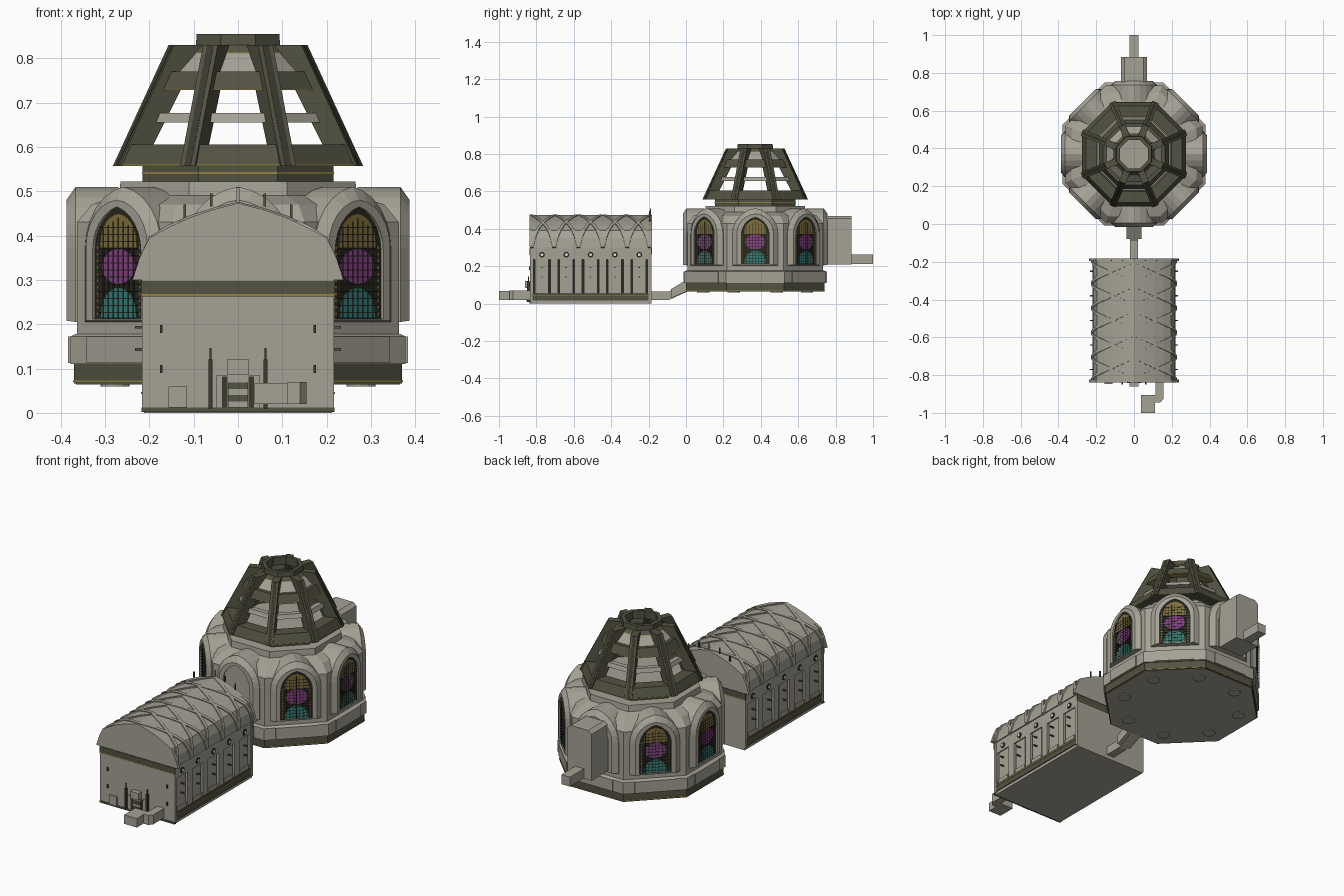
import bpy, bmesh, math

if "Cube" in bpy.data.objects:
    bpy.data.objects.remove(bpy.data.objects["Cube"])

def material(name, c):
    m = bpy.data.materials.new(name)
    m.diffuse_color = (*c, 1)
    m.use_nodes = True
    m.node_tree.nodes["Principled BSDF"].inputs["Base Color"].default_value = m.diffuse_color
    return m

STONE = material("pale stone", (.375, .36, .30))
OLIVE = material("dark olive metal", (.086, .085, .054))
SHADE = material("deep olive metal", (.042, .041, .027))
GOLD = material("gold trim", (.30, .23, .06))
BLACK = material("black leading", (.022, .021, .014))
YELLOW = material("yellow glass", (.22, .165, .045))
PURPLE = material("purple glass", (.25, .055, .25))
TEAL = material("teal glass", (.035, .21, .19))
WHITE = material("white lamp", (.75, .74, .7))
CY = .37          # centre of the octagon tower in y

def loft(name, loops, mat, caps=True, closed=False):
    """Skin closed loops of points, with end caps or joined into a ring."""
    bm = bmesh.new()
    rows = [[bm.verts.new(p) for p in lp] for lp in loops]
    pairs = list(zip(rows, rows[1:])) + ([(rows[-1], rows[0])] if closed else [])
    for a, b in pairs:
        for i in range(len(a)):
            j = (i + 1) % len(a)
            bm.faces.new((a[i], a[j], b[j], b[i]))
    if caps and not closed:
        bm.faces.new(rows[0])
        bm.faces.new(rows[-1])
    bmesh.ops.recalc_face_normals(bm, faces=bm.faces)
    me = bpy.data.meshes.new(name)
    bm.to_mesh(me)
    bm.free()
    me.materials.append(mat)
    ob = bpy.data.objects.new(name, me)
    bpy.context.collection.objects.link(ob)
    return ob

def box(name, x0, x1, y0, y1, z0, z1, mat):
    return loft(name, [[(x0, y0, z), (x1, y0, z), (x1, y1, z), (x0, y1, z)] for z in (z0, z1)], mat)

def prism_y(name, pts, y0, y1, mat):
    return loft(name, [[(x, y, z) for x, z in pts] for y in (y0, y1)], mat)

def prism_x(name, pts, x0, x1, mat):
    return loft(name, [[(x, y, z) for y, z in pts] for x in (x0, x1)], mat)

def octagon(name, prof, mat, ring=False):
    """Loft of octagons from (apothem, z) pairs."""
    loops = []
    for a, z in prof:
        r = a / math.cos(math.pi / 8)
        loops.append([(r * math.cos((k + .5) * math.pi / 4), CY + r * math.sin((k + .5) * math.pi / 4), z)
                      for k in range(8)])
    return loft(name, loops, mat, closed=ring)

def polar(ang, r, u, z):
    c, s = math.cos(ang), math.sin(ang)
    return (r * c - u * s, CY + r * s + u * c, z)

def arch(hw, z0, zs, zp, n=6):
    """Pointed arch outline as (u, z)."""
    h = zp - zs
    c = (h * h - hw * hw) / (2 * hw)
    end = math.acos(c / (hw + c))
    half = [(hw, z0)] + [((hw + c) * math.cos(end * i / n) - c, zs + (hw + c) * math.sin(end * i / n))
                         for i in range(n)]
    return half + [(0, zp)] + [(-u, z) for u, z in reversed(half)]

def bay_loft(name, ang, steps, mat, caps=True, closed=False):
    return loft(name, [[polar(ang, r, u, z) for u, z in pts] for r, pts in steps], mat, caps, closed)

def bay_plate(name, ang, u0, u1, z0, z1, r0, r1, mat):
    return bay_loft(name, ang, [(r, [(u0, z0), (u1, z0), (u1, z1), (u0, z1)]) for r in (r0, r1)], mat)

# ---- octagon tower body
octagon("tower_underside", [(.365, .064), (.365, .068)], STONE)
octagon("tower_base", [(.37, .066), (.37, .11)], OLIVE)
octagon("tower_base_trim", [(.372, .07), (.372, .073)], GOLD)
octagon("tower_plinth", [(.378, .11), (.378, .172), (.366, .178)], STONE)
octagon("tower_wall", [(.363, .175), (.363, .43), (.33, .47), (.268, .49), (.265, .522)], STONE)
octagon("drum", [(.215, .52), (.215, .558)], OLIVE)
octagon("drum_trim", [(.217, .539), (.217, .543)], GOLD)
octagon("drum_floor", [(.2, .55), (.2, .562)], STONE)

for k in range(8):
    a = k * math.pi / 4
    # plinth panels and feet under the tower
    bay_plate("plinth_panel", a, -.1, .1, .112, .172, .37, .383, STONE)
    x, y, _ = polar(a + math.pi / 8, .3, 0, 0)
    loft("foot_disc", [[(x + .033 * math.cos(i * math.pi / 6), y + .033 * math.sin(i * math.pi / 6), z)
                        for i in range(12)] for z in (.060, .066)], STONE)
    # projecting gothic bay
    inner, front = arch(.077, .212, .365, .465), arch(.098, .208, .375, .48)
    outer = arch(.122, .205, .37, .51)
    bay_loft("bay_frame", a, [(.27, inner), (.27, outer), (.366, outer), (.387, front), (.387, inner)],
             STONE, closed=True)
    if k in (2, 6):
        bay_loft("bay_infill", a, [(.36, inner), (.38, inner)], STONE)
        continue
    # stained glass with gold flecks at the border and black leading bars
    bay_loft("window_leading", a, [(.36, inner), (.379, inner)], BLACK)
    bay_loft("glass_top", a, [(r, arch(.058, .372, .385, .45)) for r in (.378, .382)], YELLOW)
    disc = [(.054 * math.cos(i * math.pi / 8), .33 + .04 * math.sin(i * math.pi / 8)) for i in range(16)]
    bay_loft("glass_middle", a, [(.378, disc), (.382, disc)], PURPLE)
    bay_loft("glass_bottom", a, [(r, arch(.056, .214, .226, .283)) for r in (.378, .382)], TEAL)
    for u in (-.067, .067):
        for i in range(11):
            bay_plate("gold_fleck", a, u - .002, u + .002, .22 + i * .015, .226 + i * .015, .378, .381, GOLD)
    for i in range(-3, 4):
        bay_plate("leading_bar", a, i * .016 - .0012, i * .016 + .0012, .213, .44 - abs(i) * .008, .379, .3835, BLACK)
    for i in range(13):
        bay_plate("leading_crossbar", a, -.06, .06, .225 + i * .016, .2272 + i * .016, .379, .3832, BLACK)

# ---- open dome on the tower
octagon("dome_skirt", [(.275, .557), (.255, .605), (.195, .605), (.195, .557)], OLIVE, True)
octagon("dome_skirt_trim", [(.2765, .557), (.2755, .56), (.27, .56), (.27, .557)], GOLD, True)
octagon("dome_lower_ring", [(.198, .655), (.19, .676), (.165, .676), (.165, .655)], STONE, True)
octagon("dome_middle_ring", [(.182, .73), (.163, .77), (.13, .77), (.14, .73)], OLIVE, True)
octagon("dome_middle_trim", [(.184, .728), (.182, .731), (.15, .731), (.15, .728)], GOLD, True)
octagon("dome_upper_ring", [(.145, .77), (.11, .81), (.098, .81), (.125, .77)], STONE, True)
octagon("dome_crown_trim", [(.112, .81), (.11, .813), (.08, .813), (.08, .81)], GOLD, True)
octagon("dome_crown", [(.11, .813), (.095, .83), (.093, .855), (.075, .855), (.075, .813)], OLIVE, True)
for k in range(8):
    a = (k + .5) * math.pi / 4
    rib = [(.298, .557), (.162, .83), (.092, .83), (.24, .557)]
    loft("dome_rib", [[polar(a, r, u, z) for r, z in rib] for u in (-.018, .018)], OLIVE)
    groove = [(.299, .557), (.163, .83), (.158, .83), (.292, .557)]
    loft("dome_rib_groove", [[polar(a, r, u, z) for r, z in groove] for u in (-.008, .008)], SHADE)

# ---- rear annex of the tower
prism_y("rear_block", [(-.07, .21), (.07, .21), (.07, .455), (.05, .47), (-.05, .47), (-.07, .455)], .74, .885, STONE)
box("rear_passage", -.025, .025, .88, 1, .212, .262, STONE)

# ---- passage between hall and tower
prism_x("link_passage", [(-.19, .02), (-.09, .02), (.01, .066), (.01, .125), (-.09, .066), (-.19, .066)], -.022, .022, STONE)
prism_x("link_collar", [(-.08, .03), (.01, .068), (.01, .132), (-.08, .078)], -.04, .04, STONE)

# ---- long hall
Y0, Y1 = -.835, -.185
PITCH = (Y1 - Y0) / 5
box("hall_core", -.195, .195, Y0 + .01, Y1 - .01, .004, .3, STONE)
box("hall_floor_slab", -.212, .212, Y0 + .01, Y1, 0, .02, STONE)
box("hall_front_wall", -.217, .217, Y0, Y0 + .015, .01, .3, STONE)
box("hall_rear_wall", -.217, .217, Y1 - .015, Y1, .01, .3, STONE)
for y in (Y0, Y1):
    box("gable_band", -.219, .219, y - .003, y + .003, .268, .298, OLIVE)
    box("gable_trim", -.219, .219, y - .0035, y + .0035, .263, .268, GOLD)
box("hall_front_footing", -.218, .218, Y0 - .003, Y0 + .01, .002, .012, OLIVE)

# barrel roof with wider gable ends
roof = [(.22, .3), (.214, .35), (.197, .392), (.155, .419), (.108, .441), (.055, .459), (0, .473)]
gable = [(.238, .3), (.222, .35), (.2, .395)] + roof[3:]
for name, half, ya, yb in (("hall_roof", roof, Y0, Y1), ("front_gable", gable, Y0 - .003, Y0 + .012),
                           ("rear_gable", gable, Y1 - .012, Y1 + .003)):
    prism_y(name, half + [(-x, z) for x, z in reversed(half[:-1])], ya, yb, STONE)

# interlaced roof ribs
def roof_rib(y0, shift, s):
    loops = []
    for i, (x, z) in enumerate(roof):
        n = math.hypot(x, z - .2)
        y = y0 + shift * (i / 6) ** 1.3
        h = .008 - .005 * i / 6
        loops.append([(s * (x + d * x / n), y + w, z + d * (z - .2) / n)
                      for d, w in ((-.01, -.009), (h, -.009), (h, .009), (-.01, .009))])
    loft("roof_rib", loops, STONE)

for s in (-1, 1):
    def side(name, a, b, y0, y1, z0, z1, mat):
        box(name, min(s * a, s * b), max(s * a, s * b), y0, y1, z0, z1, mat)
    side("side_footing", .18, .217, Y0 + .008, Y1 - .008, .016, .058, OLIVE)
    side("side_footing_trim", .18, .219, Y0 + .012, Y1 - .012, .043, .047, GOLD)
    side("side_cornice", .18, .214, Y0 + .01, Y1 - .01, .235, .3, STONE)
    for i in range(6):
        y = Y0 + i * PITCH
        ya, yb = max(y - .02, Y0), min(y + .02, Y1)
        side("pilaster", .18, .214, ya, yb, .058, .25, STONE)
        for d in (-1, 1):
            if 0 <= i + d <= 5:
                roof_rib(min(max(y, Y0 + .01), Y1 - .01), d * (PITCH - .01), s)
        if i == 5:
            continue
        m = y + PITCH / 2
        side("bay_slot", .19, .197, y + .02, y + PITCH - .02, .058, .235, BLACK)
        side("bay_panel", .19, .208, m - .036, m + .036, .058, .235, STONE)
        side("bay_sill", .19, .213, m - .036, m + .036, .058, .08, STONE)
        # round lamps and brackets
        for r, x, mt in ((.016, .217, BLACK), (.008, .219, WHITE)):
            loft("wall_lamp", [[(s * xx, m + r * math.cos(j * math.pi / 4), .262 + r * math.sin(j * math.pi / 4))
                                for j in range(8)] for xx in (.21, x)], mt)
        for z in (.14, .19):
            side("wall_bracket", .2, .232, m - .003, m + .003, z, z + .006, OLIVE)
    # door posts and jambs
    box("door_post", s * .062 - .005, s * .062 + .005, Y0 - .014, Y0, .01, .12, SHADE)
    box("door_post_spike", s * .062 - .002, s * .062 + .002, Y0 - .01, Y0 - .004, .12, .146, SHADE)
    box("door_jamb", s * .03 - .006, s * .03 + .006, Y0 - .006, Y0, .012, .082, SHADE)
    for z in (.09, .18):
        box("front_fitting", s * .173 - .003, s * .173 + .003, Y0 - .005, Y0, z, z + .018, SHADE)
    # ridge spikes at the rear gable
    for x, z in ((.06, .465), (.12, .44)):
        box("roof_spike", s * x - .003, s * x + .003, Y1 - .012, Y1 - .006, z, z + .03, OLIVE)
box("rear_finial", -.003, .003, Y1 - .008, Y1 - .002, .47, .508, STONE)

# ---- front entrance
box("porch_hood", -.024, .024, Y0 - .026, Y0, .085, .122, STONE)
box("door_panel", -.05, .05, Y0 - .004, Y0, .012, .085, STONE)
for i in range(5):
    box("entrance_step", -.022, .022, Y0 - .018 + i * .003, Y0, .012 + i * .014, .026 + i * .014, OLIVE if i % 2 else STONE)
box("front_duct_end", .037, .112, -1, -.905, .02, .067, STONE)
duct = [(.112, -.945), (.14, -.945), (.155, -.925), (.155, -.83), (.115, -.83), (.115, -.9), (.112, -.905)]
loft("front_duct", [[(x, y, z) for x, y in duct] for z in (.02, .07)], STONE)
box("front_locker", -.157, -.115, Y0 - .012, Y0, .012, .06, STONE)
